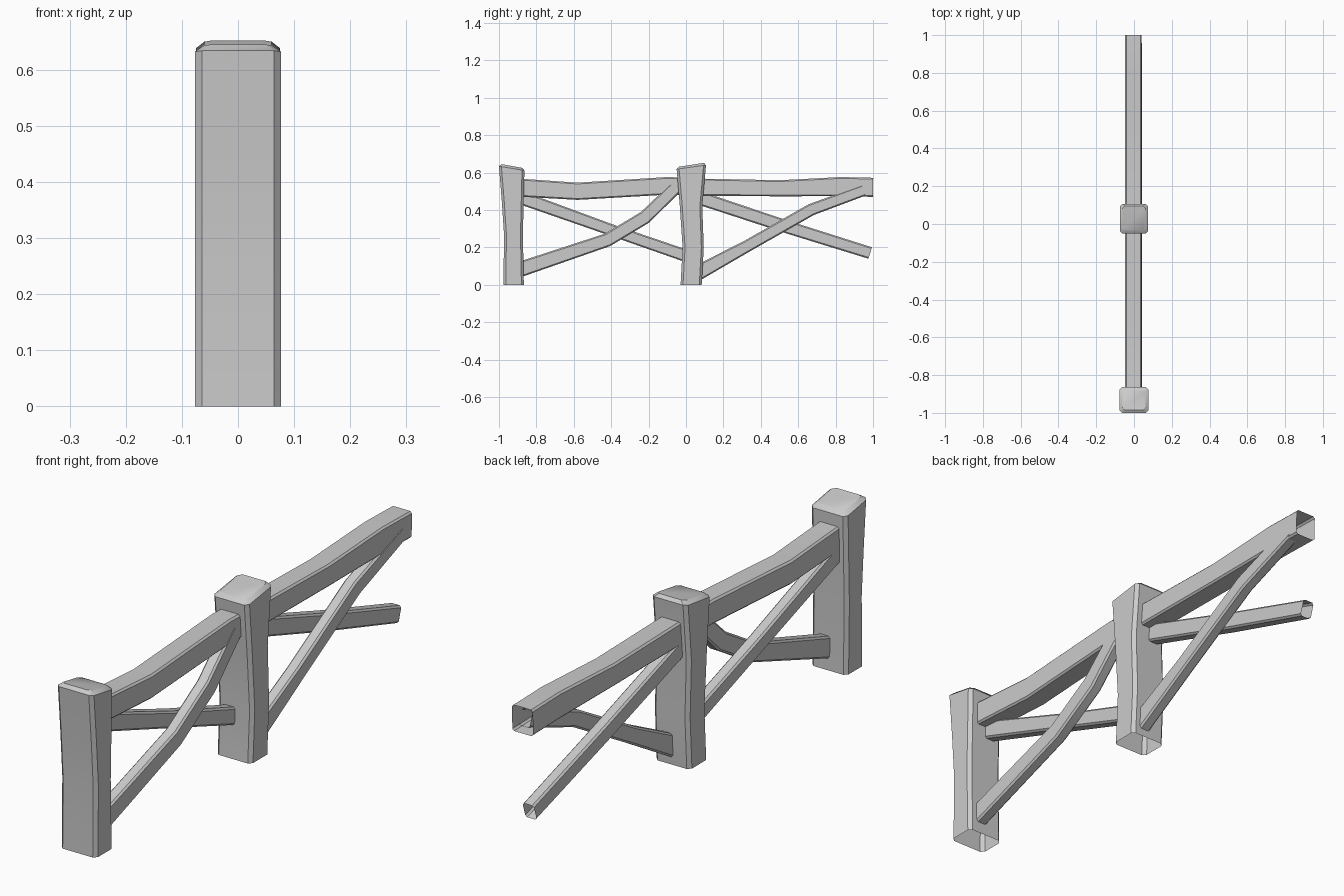
import bpy, bmesh
from mathutils import Vector

if "Cube" in bpy.data.objects:
    bpy.data.objects.remove(bpy.data.objects["Cube"])


def chamfered(hx, hv, c):
    """Eight-sided outline of a rectangle with cut corners."""
    return [(-hx + c, -hv), (hx - c, -hv), (hx, -hv + c), (hx, hv - c),
            (hx - c, hv), (-hx + c, hv), (-hx, hv - c), (-hx, -hv + c)]


def loft(name, rings, cap_end=False):
    bm = bmesh.new()
    loops = [[bm.verts.new(p) for p in r] for r in rings]
    for a, b in zip(loops, loops[1:]):
        for i in range(len(a)):
            j = (i + 1) % len(a)
            bm.faces.new((a[i], a[j], b[j], b[i]))
    if cap_end:
        bm.faces.new(loops[-1])
    bmesh.ops.recalc_face_normals(bm, faces=bm.faces)
    me = bpy.data.meshes.new(name)
    bm.to_mesh(me)
    bm.free()
    ob = bpy.data.objects.new(name, me)
    bpy.context.collection.objects.link(ob)
    bpy.ops.object.select_all(action='DESELECT')
    bpy.context.view_layer.objects.active = ob
    ob.select_set(True)
    bpy.ops.object.shade_smooth_by_angle(angle=0.6)
    return ob


def post(name, sections):
    """sections: (y left, z left, y right, z right, half width in x)."""
    rings = []
    for yl, zl, yr, zr, hx in sections:
        cy, hy = (yl + yr) / 2, (yr - yl) / 2
        rings.append([(x, cy + y, zl + (zr - zl) * (y + hy) / (2 * hy))
                      for x, y in chamfered(hx, hy, 0.013)])
    loft(name, rings, cap_end=True)


def beam(name, x, hx, path):
    """path: (y, z, half height); sections stand square to the path."""
    pts = [Vector((0, y, z)) for y, z, _ in path]
    rings = []
    for i, (y, z, h) in enumerate(path):
        d = (pts[min(i + 1, len(pts) - 1)] - pts[max(i - 1, 0)]).normalized()
        up = Vector((0, -d.z, d.y))
        rings.append([Vector((x + a, 0, 0)) + pts[i] + up * b
                      for a, b in chamfered(hx, h, 0.007)])
    loft(name, rings)


# Posts with slanted, softened tops and open undersides
post("end_post", [(-0.976, 0, -0.867, 0, 0.077),
                  (-0.973, 0.27, -0.872, 0.27, 0.077),
                  (-0.985, 0.45, -0.868, 0.44, 0.077),
                  (-1.0, 0.634, -0.864, 0.611, 0.077),
                  (-0.986, 0.645, -0.876, 0.625, 0.062)])
post("middle_post", [(-0.029, 0, 0.084, 0, 0.075),
                     (-0.018, 0.2, 0.095, 0.2, 0.075),
                     (-0.033, 0.42, 0.087, 0.42, 0.075),
                     (-0.05, 0.618, 0.107, 0.64, 0.075),
                     (-0.038, 0.631, 0.096, 0.652, 0.06)])

# Top rails
beam("near_rail", -0.003, 0.044, [(-0.9, 0.52, 0.048), (-0.58, 0.50, 0.046),
                                  (-0.1, 0.529, 0.047), (0.0, 0.526, 0.047)])
beam("far_rail", -0.003, 0.044, [(0.05, 0.522, 0.046), (0.5, 0.516, 0.043),
                                 (0.83, 0.525, 0.051), (1.0, 0.521, 0.051)])

# Rising braces on the +x side
beam("near_rising_brace", 0.019, 0.024,
     [(-0.9, 0.078, 0.041), (-0.42, 0.24, 0.036),
      (-0.22, 0.36, 0.036), (-0.06, 0.515, 0.034)])
beam("far_rising_brace", 0.019, 0.024,
     [(0.06, 0.062, 0.041), (0.32, 0.203, 0.032),
      (0.67, 0.402, 0.032), (0.95, 0.505, 0.03)])

# Falling braces on the -x side
beam("near_falling_brace", -0.023, 0.024,
     [(-0.9, 0.472, 0.036), (-0.40, 0.293, 0.031), (0.0, 0.155, 0.033)])
beam("far_falling_brace", -0.023, 0.024,
     [(0.06, 0.468, 0.036), (0.55, 0.306, 0.034), (0.985, 0.17, 0.032)])
